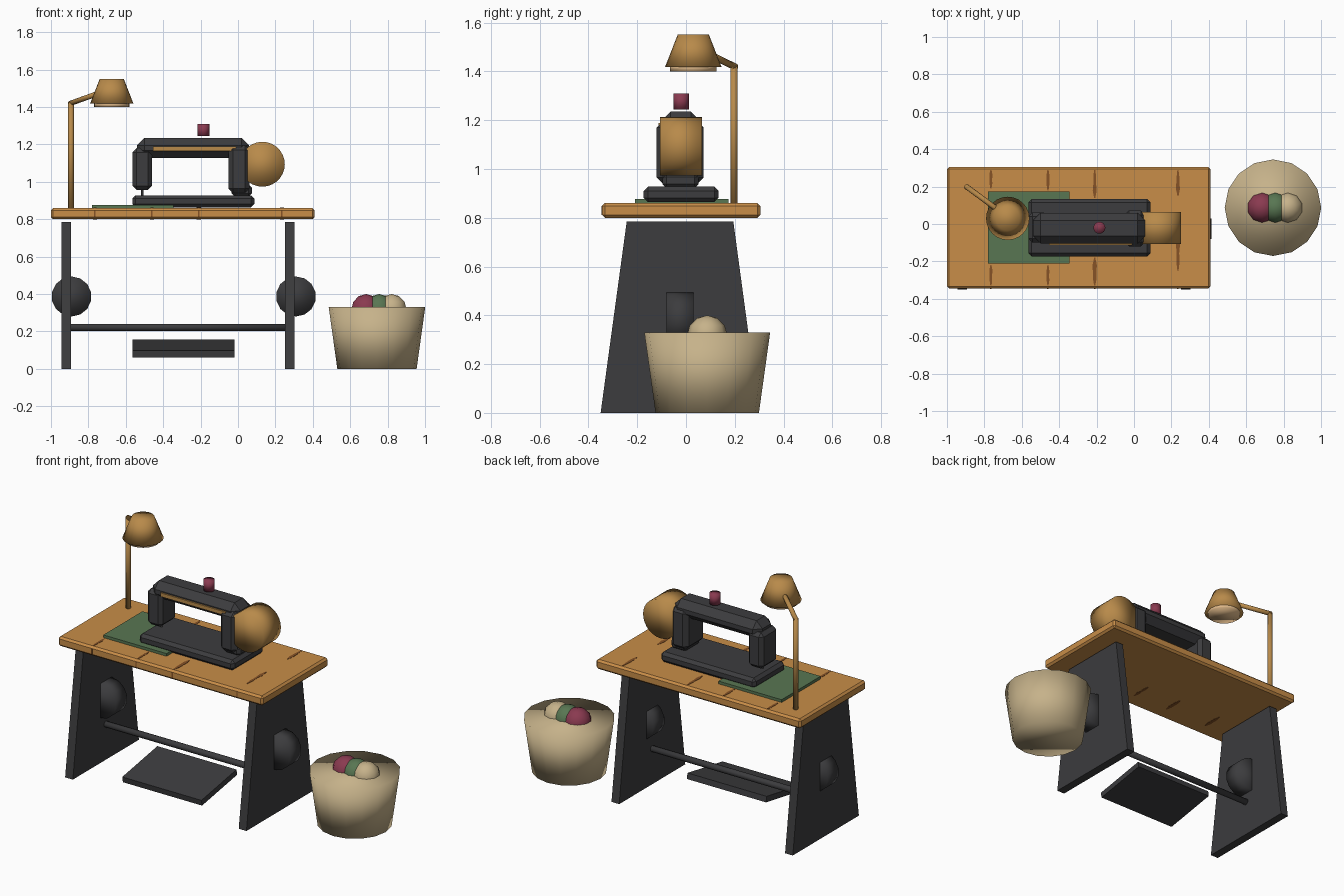
import bpy, bmesh, math, random
from mathutils import Vector

if "Cube" in bpy.data.objects:
    bpy.data.objects.remove(bpy.data.objects["Cube"])

random.seed(4)


def srgb(r, g, b):
    f = lambda c: c / 12.92 if c <= 0.04045 else ((c + 0.055) / 1.055) ** 2.4
    return (f(r / 255), f(g / 255), f(b / 255), 1)


def material(name, *rgb):
    m = bpy.data.materials.new(name)
    m.diffuse_color = srgb(*rgb)
    m.use_nodes = True
    m.node_tree.nodes["Principled BSDF"].inputs["Base Color"].default_value = m.diffuse_color
    return m


WOOD = material("warm_wood", 200, 141, 72)
STREAK = material("dark_streak", 134, 82, 38)
IRON = material("dark_iron", 60, 60, 62)
BRASS = material("brass", 184, 138, 74)
WICKER = material("wicker_cream", 198, 178, 138)
RED = material("wine_red", 138, 58, 80)
GREEN = material("sage_green", 88, 118, 82)
BULB = material("bulb_glow", 232, 192, 142)


def finish(name, bm, mat, smooth=False):
    bmesh.ops.recalc_face_normals(bm, faces=bm.faces)
    me = bpy.data.meshes.new(name)
    bm.to_mesh(me)
    bm.free()
    me.materials.append(mat)
    for p in me.polygons:
        p.use_smooth = smooth
    ob = bpy.data.objects.new(name, me)
    bpy.context.collection.objects.link(ob)
    return ob


def box(name, x, y, z, mat, bevel=0.0):
    """Box from min/max pairs, with an optional chamfer."""
    bm = bmesh.new()
    bmesh.ops.create_cube(bm, size=1)
    for v in bm.verts:
        for i, (a, b) in enumerate((x, y, z)):
            v.co[i] = (a + b) / 2 + v.co[i] * (b - a)
    if bevel:
        bmesh.ops.bevel(bm, geom=bm.edges[:], offset=bevel, segments=1,
                        affect='EDGES', profile=0.5)
    return finish(name, bm, mat)


def rod(name, a, b, r1, mat, r2=None, sides=16, smooth=True):
    """Capped cylinder or cone from point a to point b."""
    a, b = Vector(a), Vector(b)
    bm = bmesh.new()
    bmesh.ops.create_cone(bm, cap_ends=True, segments=sides, radius1=r1,
                          radius2=r1 if r2 is None else r2, depth=(b - a).length)
    ob = finish(name, bm, mat, smooth)
    q = (b - a).to_track_quat('Z', 'Y')
    for v in ob.data.vertices:
        v.co = q @ v.co + (a + b) / 2
    return ob


def prism(name, pts, offset, mat):
    """Planar outline pushed along an offset vector."""
    bm = bmesh.new()
    face = bm.faces.new([bm.verts.new(p) for p in pts])
    new = bmesh.ops.extrude_face_region(bm, geom=[face])
    bmesh.ops.translate(bm, vec=offset,
                        verts=[g for g in new['geom'] if isinstance(g, bmesh.types.BMVert)])
    return finish(name, bm, mat)


# Table top
box("table_top", (-1.0, 0.41), (-0.345, 0.305), (0.80, 0.86), WOOD, 0.012)


# Worn wood streaks, as thin slivers on the top, underside and front edge
def streak(x, y0, y1, z):
    n, side_a, side_b = 5, [], []
    for i in range(n):
        y = y0 + (y1 - y0) * i / (n - 1)
        w = 0.003 if i in (0, n - 1) else random.uniform(0.006, 0.012)
        side_a.append((x - w, y, z))
        side_b.append((x + w, y, z))
    prism("wood_streak", side_a + side_b[::-1], (0, 0, 0.002), STREAK)


for x, spans in ((-0.765, ((0.19, 0.29), (-0.33, -0.22))),
                 (-0.46, ((0.18, 0.29), (-0.33, -0.22))),
                 (-0.21, ((0.14, 0.29), (-0.33, -0.18))),
                 (0.235, ((0.15, 0.29), (-0.25, -0.06)))):
    for y0, y1 in spans:
        streak(x, y0, y1, 0.8595)
    streak(x, -0.25, -0.12, 0.7985)
    box("edge_streak", (x - 0.004, x + 0.004), (-0.3465, -0.34), (0.812, 0.848), STREAK)

# Side panels with half-sunk round bosses
for name, x0, cx in (("left", -0.945, -0.89), ("right", 0.25, 0.31)):
    prism(name + "_side_panel", [(x0, -0.35, 0), (x0, 0.30, 0), (x0, 0.194, 0.785),
                                 (x0, -0.243, 0.785)], (0.053, 0, 0), IRON)
    rod(name + "_boss", (cx, -0.08, 0.387), (cx, 0.03, 0.387), 0.107, IRON, sides=14)

# Cross bar and tilted treadle
rod("cross_bar", (-0.92, -0.025, 0.222), (0.275, -0.025, 0.222), 0.019, IRON, sides=12)
prism("treadle", [(-0.565, -0.325, 0.062), (-0.565, 0.02, 0.122),
                  (-0.565, 0.014, 0.157), (-0.565, -0.331, 0.097)], (0.545, 0, 0), IRON)

# Cutting mat
box("cutting_mat", (-0.78, -0.345), (-0.21, 0.174), (0.86, 0.877), GREEN)

# Sewing machine
box("machine_base", (-0.565, 0.088), (-0.174, 0.134), (0.864, 0.928), IRON, 0.018)
box("machine_post", (-0.052, 0.062), (-0.12, 0.072), (0.94, 1.195), IRON, 0.025)
box("post_foot", (-0.035, 0.075), (-0.097, 0.052), (0.92, 0.985), IRON, 0.018)
box("machine_arm", (-0.54, 0.06), (-0.103, 0.06), (1.128, 1.235), IRON, 0.04)
box("machine_head", (-0.565, -0.46), (-0.1, 0.062), (0.957, 1.18), IRON, 0.022)
box("arm_trim", (-0.455, -0.01), (-0.112, -0.095), (1.165, 1.188), BRASS)
rod("needle", (-0.512, -0.02, 0.87), (-0.512, -0.02, 0.97), 0.006, IRON, sides=8)
rod("hand_wheel", (0.13, -0.107, 1.094), (0.13, 0.065, 1.094), 0.12, BRASS, sides=28)
rod("thread_spool", (-0.185, -0.02, 1.244), (-0.185, -0.02, 1.309), 0.032, RED, sides=16)

# Lamp
rod("lamp_post", (-0.893, 0.197, 0.86), (-0.893, 0.197, 1.425), 0.015, BRASS, sides=12)
rod("lamp_arm", (-0.9, 0.203, 1.418), (-0.70, 0.055, 1.49), 0.014, BRASS, sides=12)
rod("lamp_shade", (-0.675, 0.03, 1.418), (-0.675, 0.03, 1.551), 0.116, BRASS, 0.064, 24)
rod("lamp_bulb", (-0.675, 0.03, 1.40), (-0.675, 0.03, 1.43), 0.096, BULB, sides=20)

# Basket with three balls of yarn
rod("basket", (0.743, 0.087, 0), (0.743, 0.087, 0.33), 0.212, WICKER, 0.258, 16)
for name, x, mat in (("red", 0.685, RED), ("green", 0.755, GREEN), ("cream", 0.822, WICKER)):
    bm = bmesh.new()
    bmesh.ops.create_uvsphere(bm, u_segments=10, v_segments=6, radius=0.083)
    bmesh.ops.translate(bm, verts=bm.verts, vec=(x, 0.087, 0.317))
    finish(name + "_yarn", bm, mat, True)
